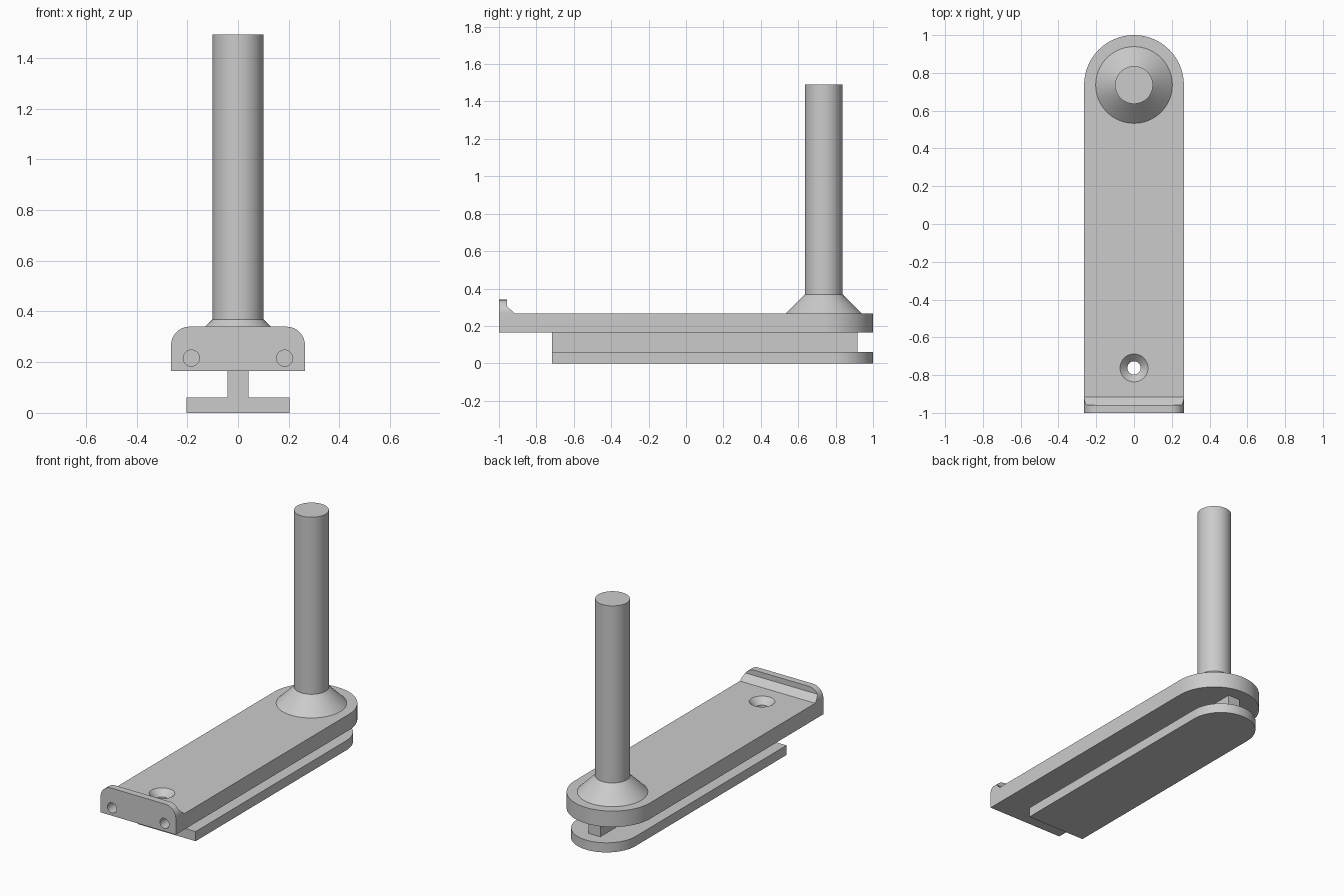
import bpy, bmesh
from math import sin, cos, pi, radians
from mathutils import Vector

cube = bpy.data.objects.get("Cube")
if cube:
    bpy.data.objects.remove(cube, do_unlink=True)

grey = bpy.data.materials.new("plain_grey")
grey.use_nodes = True
colour = (0.6, 0.6, 0.6, 1)
grey.diffuse_color = colour
grey.node_tree.nodes["Principled BSDF"].inputs["Base Color"].default_value = colour


def arc(cx, cy, r, start, end, steps):
    angles = [radians(start + (end - start) * i / steps) for i in range(steps + 1)]
    return [(cx + r * cos(a), cy + r * sin(a)) for a in angles]


def finish(name, bm):
    bmesh.ops.recalc_face_normals(bm, faces=bm.faces)
    mesh = bpy.data.meshes.new(name)
    bm.to_mesh(mesh)
    bm.free()
    mesh.materials.append(grey)
    obj = bpy.data.objects.new(name, mesh)
    bpy.context.collection.objects.link(obj)
    return obj


def prism(name, outline, axis, low, high):
    """Extrude a flat outline along the x, y or z axis."""
    bm = bmesh.new()
    verts = []
    for a, b in outline:
        co = [a, b]
        co.insert("xyz".index(axis), low)
        verts.append(bm.verts.new(co))
    face = bm.faces.new(verts)
    extruded = bmesh.ops.extrude_face_region(bm, geom=[face])["geom"]
    step = Vector([high - low if c == axis else 0 for c in "xyz"])
    bmesh.ops.translate(bm, vec=step, verts=[v for v in extruded if isinstance(v, bmesh.types.BMVert)])
    return finish(name, bm)


def lathe(name, profile, x, y, steps=64):
    """Spin a closed (radius, height) profile about a vertical axis."""
    bm = bmesh.new()
    rings = []
    for r, z in profile:
        rings.append([bm.verts.new((x + r * cos(2 * pi * i / steps), y + r * sin(2 * pi * i / steps), z))
                      for i in range(steps)])
    for lower, upper in zip(rings, rings[1:]):
        for i in range(steps):
            j = (i + 1) % steps
            bm.faces.new((lower[i], lower[j], upper[j], upper[i]))
    bm.faces.new(rings[0])
    bm.faces.new(rings[-1])
    return finish(name, bm)


def combine(obj, other, operation):
    mod = obj.modifiers.new("cut", 'BOOLEAN')
    mod.operation = operation
    mod.solver = 'EXACT'
    mod.object = other
    bpy.context.view_layer.objects.active = obj
    bpy.ops.object.modifier_apply(modifier=mod.name)
    bpy.data.objects.remove(other, do_unlink=True)


# Key sizes
half, foot_half, web_half = 0.264, 0.204, 0.041
foot_top, arm_base, arm_top, lip_top = 0.061, 0.166, 0.267, 0.34
post_y, foot_front = 0.736, -0.716

# Arm: side profile trimmed by its plan and front outlines
side = [(-1, arm_base), (1.1, arm_base), (1.1, arm_top), (-0.917, arm_top),
        (-0.957, 0.306), (-0.957, lip_top), (-1, lip_top)]
arm = prism("arm", side, "x", -0.4, 0.4)
plan = [(-half, -1.1), (half, -1.1)] + arc(0, post_y, half, 0, 180, 48)
combine(arm, prism("plan_trim", plan, "z", 0, 0.5), 'INTERSECT')
r = lip_top - arm_top
front = [(-half - 0.1, 0.1), (half + 0.1, 0.1), (half + 0.1, arm_top), (half, arm_top)]
front = [(-half, 0.1), (half, 0.1)] + arc(half - r, arm_top, r, 0, 90, 14) \
    + arc(r - half, arm_top, r, 90, 180, 14)
combine(arm, prism("front_trim", front, "y", -1.2, 1.2), 'INTERSECT')

# Countersunk screw hole and two blind holes in the front
hole = [(0.035, 0.1), (0.035, 0.228), (0.074, arm_top), (0.074, 0.3)]
combine(arm, lathe("screw_cutter", hole, 0, -0.762, 40), 'DIFFERENCE')
for x in (-0.184, 0.184):
    circle = arc(x, 0.216, 0.032, 0, 348.75, 31)
    combine(arm, prism("pin_cutter", circle, "y", -1.1, -0.9), 'DIFFERENCE')

# Post with its flared base
post = lathe("post", [(0.203, arm_top - 0.01), (0.203, arm_top), (0.1, 0.369), (0.1, 1.492)], 0, post_y)

# Web and round-ended foot below the arm
web_plan = [(-web_half, foot_front), (web_half, foot_front), (web_half, 0.917), (-web_half, 0.917)]
web = prism("web", web_plan, "z", foot_top, arm_base)
foot_plan = [(-foot_half, foot_front), (foot_half, foot_front)] \
    + arc(0, 1 - foot_half, foot_half, 0, 180, 48)
foot = prism("foot", foot_plan, "z", 0, foot_top)

# Smooth the round surfaces and keep the edges crisp
bpy.ops.object.select_all(action='DESELECT')
for obj in (arm, post, web, foot):
    obj.select_set(True)
bpy.context.view_layer.objects.active = arm
bpy.ops.object.shade_smooth_by_angle(angle=radians(25))
